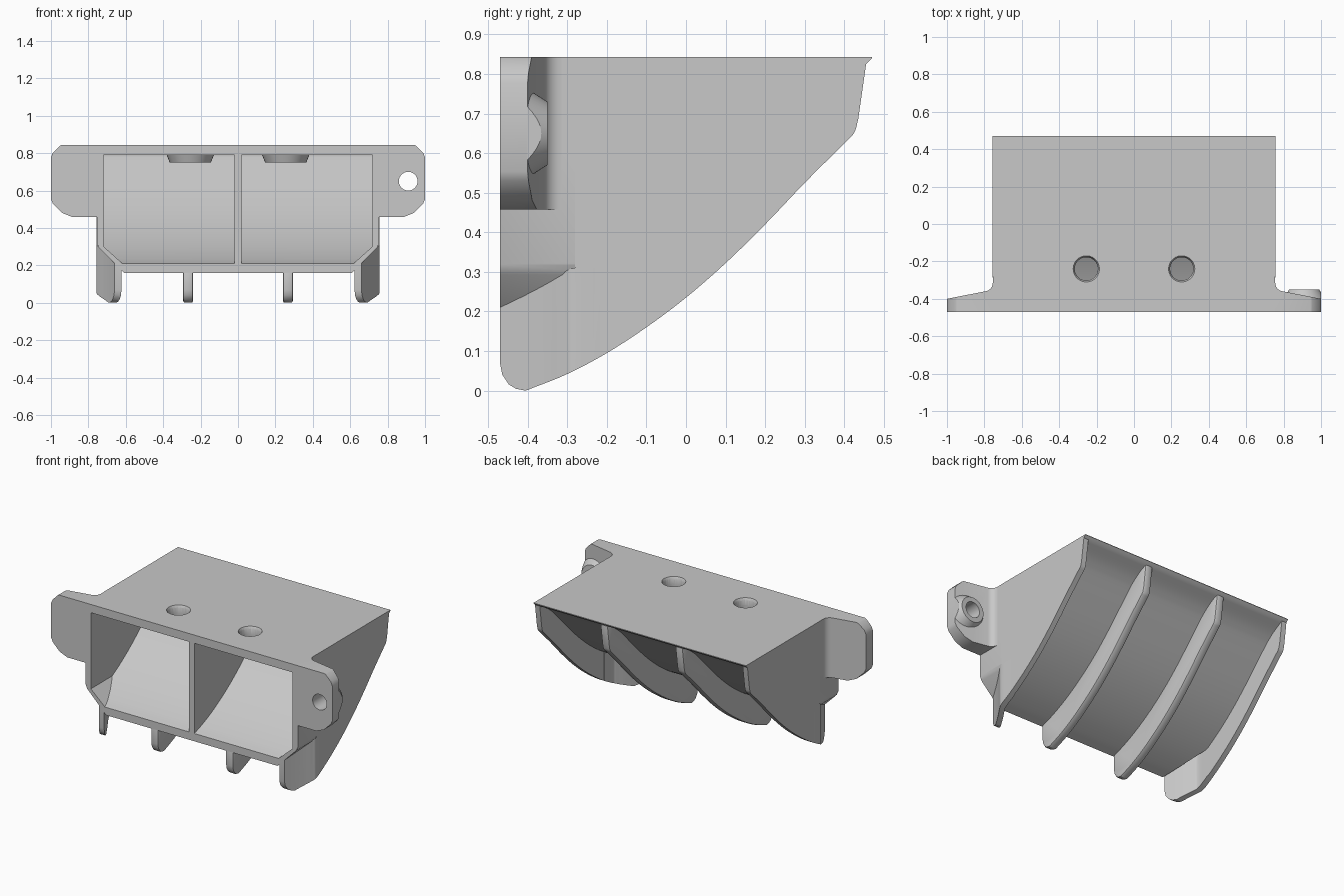
import bpy, bmesh, math
from mathutils import Vector

if "Cube" in bpy.data.objects:
    bpy.data.objects.remove(bpy.data.objects["Cube"])

grey = bpy.data.materials.new("plain_grey")
grey.use_nodes = True
grey.diffuse_color = (0.58, 0.58, 0.58, 1)
grey.node_tree.nodes["Principled BSDF"].inputs["Base Color"].default_value = (0.58, 0.58, 0.58, 1)


def smooth_path(pts, steps=5):
    """Catmull-Rom curve through 2D points."""
    p = [Vector(q) for q in pts]
    p = [2 * p[0] - p[1]] + p + [2 * p[-1] - p[-2]]
    out = []
    for a, b, c, d in zip(p, p[1:], p[2:], p[3:]):
        for i in range(steps):
            t = i / steps
            out.append(0.5 * (2 * b + (c - a) * t + (2 * a - 5 * b + 4 * c - d) * t * t
                              + (3 * b - a - 3 * c + d) * t ** 3))
    return [tuple(v) for v in out] + [tuple(pts[-1])]


def finish(name, bm):
    bmesh.ops.recalc_face_normals(bm, faces=bm.faces)
    me = bpy.data.meshes.new(name)
    bm.to_mesh(me)
    bm.free()
    ob = bpy.data.objects.new(name, me)
    bpy.context.collection.objects.link(ob)
    me.materials.append(grey)
    return ob


def prism(name, pts, axis, lo, hi):
    """Extrude a 2D outline along x (points are y, z) or z (points are x, y)."""
    bm = bmesh.new()
    place = (lambda p: (lo, *p)) if axis == "x" else (lambda p: (*p, lo))
    face = bm.faces.new([bm.verts.new(place(p)) for p in pts])
    grown = bmesh.ops.extrude_face_region(bm, geom=[face])["geom"]
    step = Vector((hi - lo, 0, 0)) if axis == "x" else Vector((0, 0, hi - lo))
    bmesh.ops.translate(bm, vec=step, verts=[g for g in grown if isinstance(g, bmesh.types.BMVert)])
    return finish(name, bm)


def cone(name, start, end, r1, r2):
    start, end = Vector(start), Vector(end)
    bm = bmesh.new()
    bmesh.ops.create_cone(bm, cap_ends=True, segments=48, radius1=r1, radius2=r2,
                          depth=(end - start).length)
    turn = (end - start).to_track_quat("Z", "Y").to_matrix()
    bmesh.ops.rotate(bm, matrix=turn, verts=bm.verts)
    bmesh.ops.translate(bm, vec=(start + end) / 2, verts=bm.verts)
    return finish(name, bm)


def slice_off(ob, point, normal):
    """Remove the part lying on the normal's side of a plane and cap the cut."""
    bm = bmesh.new()
    bm.from_mesh(ob.data)
    res = bmesh.ops.bisect_plane(bm, geom=bm.verts[:] + bm.edges[:] + bm.faces[:],
                                 plane_co=point, plane_no=normal, clear_outer=True)
    edges = [e for e in res["geom_cut"] if isinstance(e, bmesh.types.BMEdge)]
    bmesh.ops.edgenet_fill(bm, edges=edges)
    bmesh.ops.recalc_face_normals(bm, faces=bm.faces)
    bm.to_mesh(ob.data)
    bm.free()


def apply(ob, kind, **settings):
    mod = ob.modifiers.new(kind.lower(), kind)
    for key, value in settings.items():
        setattr(mod, key, value)
    bpy.context.view_layer.objects.active = ob
    bpy.ops.object.modifier_apply(modifier=mod.name)


def carve(ob, *cutters, operation="DIFFERENCE"):
    for c in cutters:
        apply(ob, "BOOLEAN", object=c, operation=operation, solver="EXACT")


def mirror(ob):
    apply(ob, "MIRROR")


# Shared side curves (y, z): rib edge and underside of the ramp
nose = [(-0.47, 0.07), (-0.464, 0.04), (-0.448, 0.016), (-0.43, 0.005)]
belly = smooth_path([(-0.405, 0), (-0.3, 0.042), (-0.2, 0.095), (-0.1, 0.16), (0, 0.235),
                     (0.1, 0.322), (0.2, 0.42), (0.3, 0.525), (0.4, 0.625), (0.425, 0.652),
                     (0.435, 0.685)])
outer = nose + belly + [(0.455, 0.825)]
under = smooth_path([(-0.47, 0.16), (-0.4, 0.183), (-0.3, 0.226), (-0.2, 0.28), (-0.1, 0.345),
                     (0, 0.422), (0.1, 0.512), (0.2, 0.612), (0.3, 0.715), (0.34, 0.752),
                     (0.385, 0.785), (0.455, 0.825)])

# Hopper body half, chamfered along its lower corner
body = prism("hopper_body", under + [(0.47, 0.84), (0.47, 0.843), (-0.47, 0.843)],
             "x", 0, 0.755)
slice_off(body, (0.66, 0, 0.21), (1, 0, -1))
slice_off(body, (0.745, 0, 0.297), (2.2, 0, -1))

# Pocket with a sloping curved floor
floor = [(y, z + 0.05) for y, z in under if z < 0.735]
pocket = prism("pocket_cutter", [(-0.6, 0.79), (-0.6, 0.21)] + floor
               + [(floor[-1][0] + 0.01, 0.79)], "x", 0.018, 0.718)
slice_off(pocket, (0.62, 0, 0.212), (0.09, 0, -0.1))

# Fixing holes in the top with collars beneath
hx, hy = 0.255, -0.24
hole = cone("hole_cutter", (hx, hy, 0.7), (hx, hy, 0.9), 0.062, 0.062)
rim = cone("rim_cutter", (hx, hy, 0.825), (hx, hy, 0.85), 0.06, 0.074)
collar = cone("hole_collar", (hx, hy, 0.75), (hx, hy, 0.8), 0.11, 0.13)
carve(body, pocket, hole, rim)
carve(collar, hole)
mirror(body)
mirror(collar)

# Ribs under the ramp, with softened edges
rib_top = [(y, z + 0.025) for y, z in reversed(under[:-6])]
rib = prism("under_rib", outer + rib_top, "x", 0.24, 0.293)
apply(rib, "BEVEL", width=0.01, segments=2, limit_method="ANGLE", angle_limit=math.radians(60))
mirror(rib)

# Straight side walls behind the bent legs
panel = prism("side_wall", [p for p in outer if p[1] >= 0 and p[0] > -0.28]
              + [(0.47, 0.84), (0.47, 0.843), (-0.28, 0.843)], "x", 0.722, 0.756)
mirror(panel)

# Front legs: side walls bending inward below the chamfer
bend = smooth_path([(0.756, -0.2), (0.756, -0.28), (0.745, -0.308), (0.718, -0.355),
                    (0.69, -0.408), (0.66, -0.47)])
leg = prism("front_leg", bend + [(x - 0.037, y) for x, y in reversed(bend)], "z", -0.1, 0.36)
side_shape = prism("side_shape_cutter", outer + [(0.455, 0.8), (-0.47, 0.8)], "x", 0.5, 0.9)
carve(leg, side_shape, operation="INTERSECT")
slice_off(leg, (0.66, 0, 0.214), (-1, 0, 1))
mirror(leg)

# Mounting ears with a filleted root and rounded-off corners
root = [(0.755 + 0.045 * (1 - math.cos(a)), -0.315 - 0.045 * math.sin(a))
        for a in (i * math.pi / 14 for i in range(7))]
ear = prism("mounting_ear", [(0.73, -0.47), (1, -0.47), (1, -0.4)] + root[::-1]
            + [(0.73, -0.315)], "z", 0.458, 0.843)
for x, z, nx, nz in ((1, 0.792, 1, 1), (0.99, 0.802, 2.4, 1), (0.953, 0.839, 1, 2.4),
                     (1, 0.54, 1, -1), (0.99, 0.53, 2.4, -1), (0.94, 0.48, 0.4, -1)):
    slice_off(ear, (x, 0, z), (nx, 0, nz))
mirror(ear)

# Screw boss on the left ear
sx, sz = 0.91, 0.65
boss = cone("screw_boss", (sx, -0.42, sz), (sx, -0.35, sz), 0.125, 0.08)
slice_off(boss, (1, 0, 0), (1, 0, 0))
screw = cone("screw_cutter", (sx, -0.6, sz), (sx, -0.2, sz), 0.05, 0.05)
carve(ear, screw)
carve(boss, screw)

for cutter in (pocket, hole, rim, side_shape, screw):
    bpy.data.objects.remove(cutter)

# Smooth curves, crisp corners
bpy.ops.object.select_all(action="DESELECT")
for ob in (body, collar, rib, panel, leg, ear, boss):
    ob.select_set(True)
bpy.context.view_layer.objects.active = body
bpy.ops.object.shade_smooth_by_angle(angle=math.radians(30))
